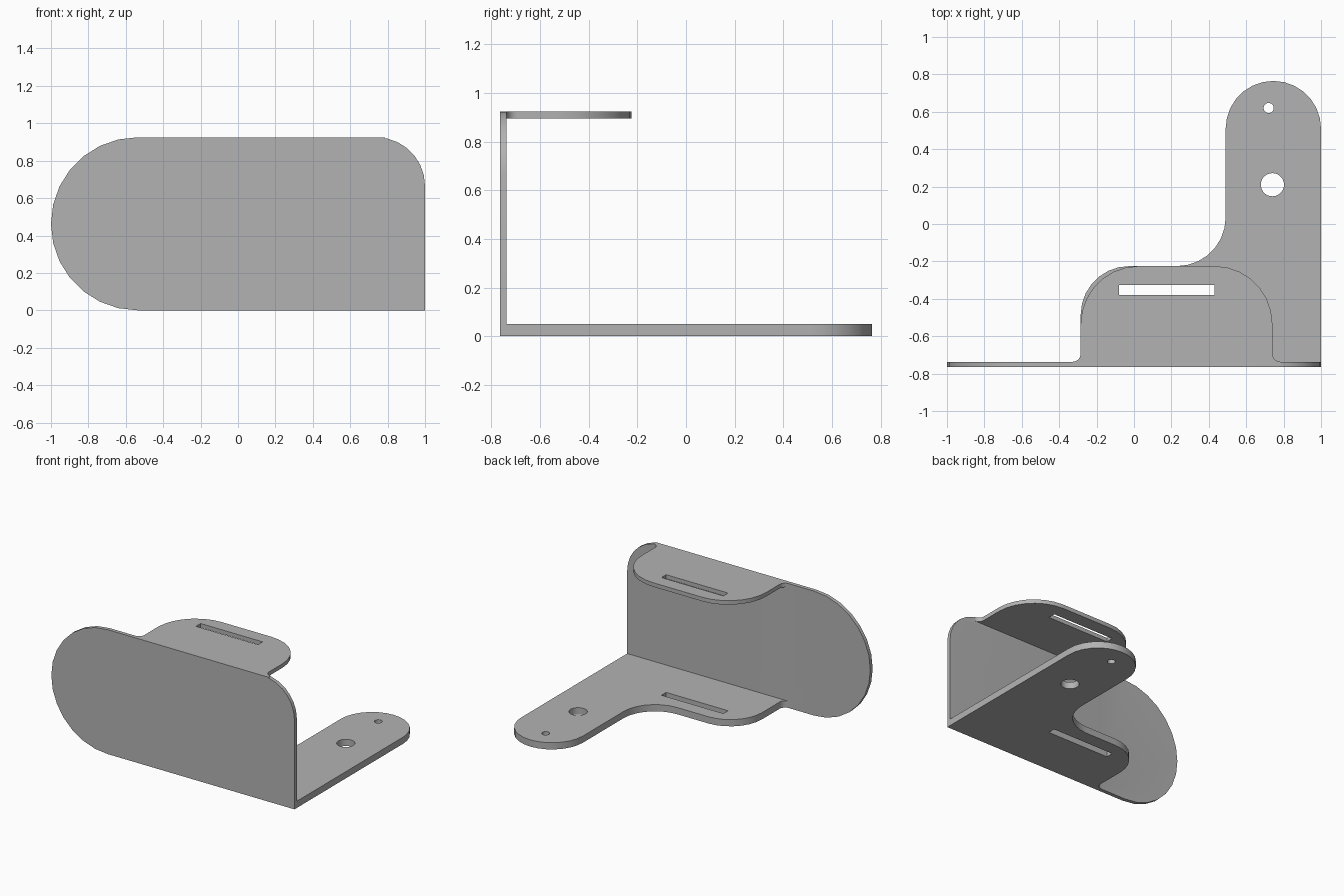
import bpy, bmesh, math
from mathutils import Vector, Matrix

if "Cube" in bpy.data.objects:
    bpy.data.objects.remove(bpy.data.objects["Cube"])

GREY = (0.45, 0.45, 0.45, 1)
metal = bpy.data.materials.new("plain grey metal")
metal.use_nodes = True
metal.diffuse_color = GREY
metal.node_tree.nodes["Principled BSDF"].inputs["Base Color"].default_value = GREY


def rounded(corners, steps=7):
    """Turn right-angled corners (x, y, radius) into an outline with arcs."""
    pts = []
    for i, (x, y, r) in enumerate(corners):
        p = Vector((x, y))
        if r == 0:
            pts.append(p)
            continue
        a = (Vector(corners[i - 1][:2]) - p).normalized()
        b = (Vector(corners[(i + 1) % len(corners)][:2]) - p).normalized()
        for k in range(steps + 1):
            t = math.pi / 2 * k / steps
            pts.append(p + r * (a + b - b * math.cos(t) - a * math.sin(t)))
    return [p for i, p in enumerate(pts) if (p - pts[i - 1]).length > 1e-4]


def box(x0, y0, x1, y1, r=0):
    return [(x0, y0, r), (x1, y0, r), (x1, y1, r), (x0, y1, r)]


def circle(x, y, r):
    return box(x - r, y - r, x + r, y + r, r)


def plate(name, loops, thickness, matrix):
    """Sheet with holes: first loop is the outline, the rest are openings."""
    bm = bmesh.new()
    edges = []
    for loop in loops:
        vs = [bm.verts.new((p.x, p.y, 0)) for p in rounded(loop)]
        edges += [bm.edges.new((v, vs[i - 1])) for i, v in enumerate(vs)]
    bmesh.ops.triangle_fill(bm, edges=edges, use_beauty=True, normal=(0, 0, 1))
    top = bmesh.ops.extrude_face_region(bm, geom=bm.faces[:])["geom"]
    bmesh.ops.translate(bm, vec=(0, 0, thickness),
                        verts=[v for v in top if isinstance(v, bmesh.types.BMVert)])
    bmesh.ops.transform(bm, matrix=matrix, verts=bm.verts[:])
    bmesh.ops.recalc_face_normals(bm, faces=bm.faces[:])
    me = bpy.data.meshes.new(name)
    bm.to_mesh(me)
    bm.free()
    me.materials.append(metal)
    ob = bpy.data.objects.new(name, me)
    bpy.context.collection.objects.link(ob)
    return ob


FRONT, INNER, EDGE = -0.765, -0.737, -0.225   # sheet front, sheet back, flange edge
LEFT, TOP = -0.285, 0.925
slot = box(-0.08, -0.38, 0.43, -0.325)

# Upright front sheet
upright = plate("folded_bracket",
                [[(-1, 0, TOP / 2), (1, 0, 0), (1, TOP, 0.26), (-1, TOP, TOP / 2)]],
                INNER - FRONT,
                Matrix.Translation((0, INNER, 0)) @ Matrix.Rotation(math.pi / 2, 4, 'X'))

# Base flange with mounting arm, slot and two holes
base = plate("base_flange",
             [[(LEFT - 0.05, FRONT, 0), (1, FRONT, 0), (1, 0.765, 0.255),
               (0.49, 0.765, 0.255), (0.49, EDGE, 0.26), (LEFT, EDGE, 0.26),
               (LEFT, INNER, 0.045), (LEFT - 0.05, INNER, 0)],
              slot, circle(0.74, 0.21, 0.062), circle(0.72, 0.62, 0.027)],
             0.05, Matrix.Identity(4))

# Top flange with slot
top = plate("top_flange",
            [[(LEFT - 0.05, FRONT, 0), (0.785, FRONT, 0), (0.785, INNER, 0),
              (0.74, INNER, 0.044), (0.74, EDGE, 0.31), (LEFT, EDGE, 0.31),
              (LEFT, INNER, 0.045), (LEFT - 0.05, INNER, 0)], slot],
            0.03, Matrix.Translation((0, 0, TOP - 0.03)))

# Fuse the three sheets into one folded piece
for part in (base, top):
    mod = upright.modifiers.new("fuse", 'BOOLEAN')
    mod.operation, mod.solver, mod.object = 'UNION', 'EXACT', part
bpy.context.view_layer.update()
fused = bpy.data.meshes.new_from_object(
    upright.evaluated_get(bpy.context.evaluated_depsgraph_get()))
upright.modifiers.clear()
upright.data = fused
for part in (base, top):
    bpy.data.objects.remove(part)

# Merge flat regions and smooth the rounded edges
bm = bmesh.new()
bm.from_mesh(fused)
bmesh.ops.remove_doubles(bm, verts=bm.verts[:], dist=1e-4)
bmesh.ops.dissolve_limit(bm, angle_limit=0.01, verts=bm.verts[:], edges=bm.edges[:])
bm.to_mesh(fused)
bm.free()
bpy.context.view_layer.objects.active = upright
upright.select_set(True)
bpy.ops.object.shade_smooth_by_angle(angle=math.radians(30))
